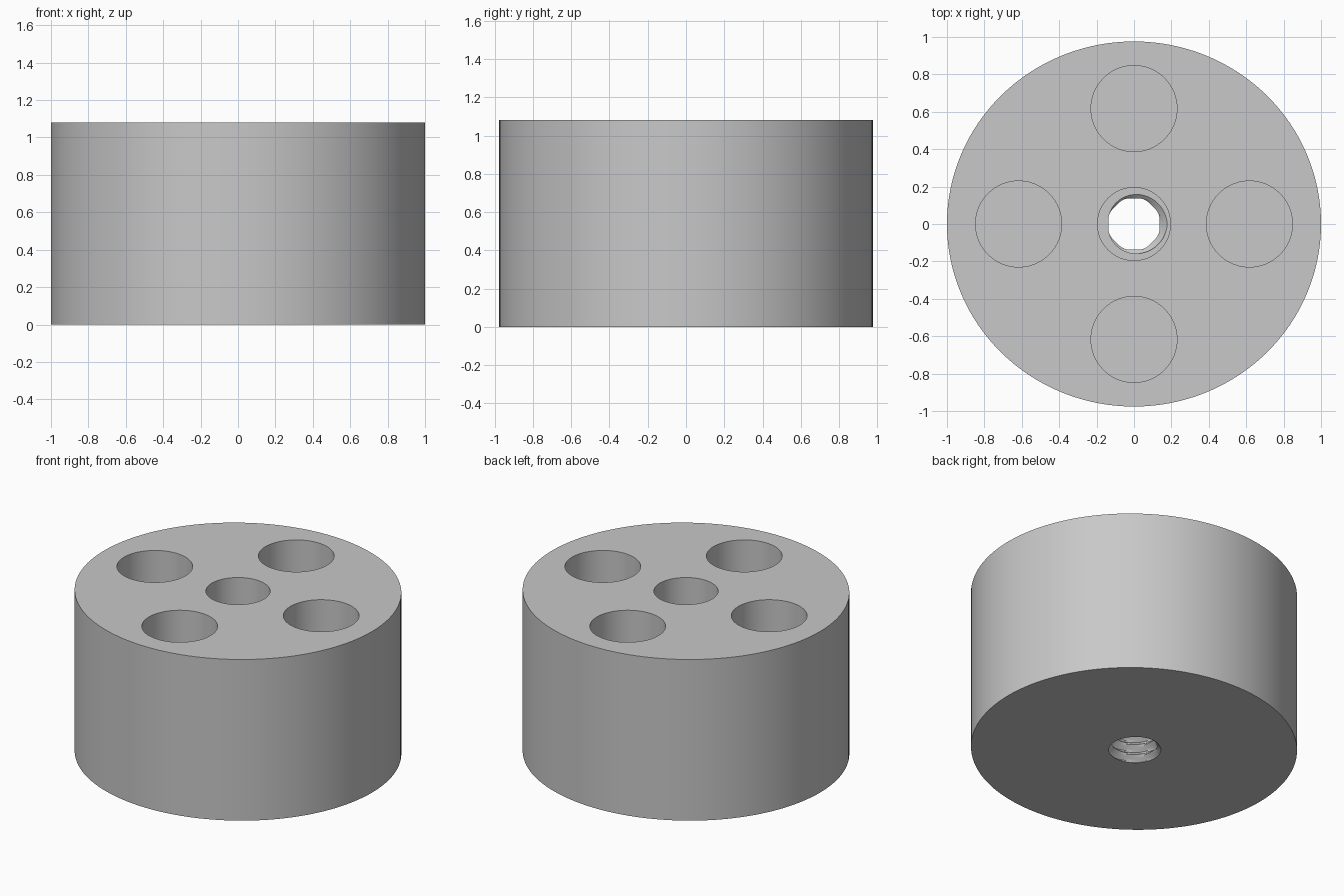
import bpy, bmesh, math
from mathutils import Matrix

if "Cube" in bpy.data.objects:
    bpy.data.objects.remove(bpy.data.objects["Cube"])

HEIGHT = 1.08
RADIUS_X, RADIUS_Y = 1.0, 0.976
POCKET_RADIUS, POCKET_OFFSET, POCKET_FLOOR = 0.23, 0.617, 0.2
BORE_RADIUS, THREAD_MINOR, THREAD_MAJOR = 0.195, 0.137, 0.178
THREAD_TOP, PITCH = 0.45, 0.07
SIDES = 64

grey = bpy.data.materials.new("plain grey")
grey.use_nodes = True
colour = (0.58, 0.58, 0.58, 1)
grey.diffuse_color = colour
grey.node_tree.nodes["Principled BSDF"].inputs["Base Color"].default_value = colour


def make_object(name, bm):
    bmesh.ops.recalc_face_normals(bm, faces=bm.faces)
    mesh = bpy.data.meshes.new(name)
    bm.to_mesh(mesh)
    bm.free()
    obj = bpy.data.objects.new(name, mesh)
    bpy.context.collection.objects.link(obj)
    mesh.materials.append(grey)
    return obj


def add_cylinder(bm, x, y, bottom, top, rx, ry, sides):
    matrix = Matrix.Translation((x, y, (bottom + top) / 2)) @ Matrix.Diagonal((rx, ry, 1, 1))
    bmesh.ops.create_cone(bm, cap_ends=True, segments=sides, radius1=1, radius2=1,
                          depth=top - bottom, matrix=matrix)


def thread_radius(angle, z):
    # Triangular thread profile that climbs with the angle
    phase = ((z - THREAD_TOP) / PITCH - angle / math.tau) % 1
    return THREAD_MINOR + (THREAD_MAJOR - THREAD_MINOR) * abs(2 * phase - 1)


def add_threaded_bore(bm):
    # Stacked rings: thread below, wider plain bore above
    step = PITCH / 8
    count = int((THREAD_TOP + 0.05) / step)
    levels = [(THREAD_TOP - i * step, True) for i in range(count, -1, -1)]
    levels += [(THREAD_TOP, False), (HEIGHT + 0.1, False)]
    rings = []
    for z, threaded in levels:
        ring = []
        for i in range(SIDES):
            a = math.tau * i / SIDES
            r = thread_radius(a, z) if threaded else BORE_RADIUS
            ring.append(bm.verts.new((r * math.cos(a), r * math.sin(a), z)))
        rings.append(ring)
    for low, high in zip(rings, rings[1:]):
        for i in range(SIDES):
            j = (i + 1) % SIDES
            bm.faces.new((low[i], low[j], high[j], high[i]))
    bm.faces.new(rings[0][::-1])
    bm.faces.new(rings[-1])


# Main round block
bm = bmesh.new()
add_cylinder(bm, 0, 0, 0, HEIGHT, RADIUS_X, RADIUS_Y, 128)
body = make_object("round_block", bm)

# Four blind pockets and the central threaded bore
bm = bmesh.new()
for k in range(4):
    a = k * math.pi / 2
    add_cylinder(bm, POCKET_OFFSET * math.cos(a), POCKET_OFFSET * math.sin(a),
                 POCKET_FLOOR, HEIGHT + 0.1, POCKET_RADIUS, POCKET_RADIUS, SIDES)
add_threaded_bore(bm)
cutter = make_object("hole_cutter", bm)

cut = body.modifiers.new("holes", 'BOOLEAN')
cut.operation = 'DIFFERENCE'
cut.solver = 'EXACT'
cut.object = cutter
bpy.ops.object.select_all(action='DESELECT')
body.select_set(True)
bpy.context.view_layer.objects.active = body
bpy.ops.object.modifier_apply(modifier=cut.name)
bpy.data.objects.remove(cutter)

bpy.ops.object.shade_smooth_by_angle(angle=math.radians(30))
